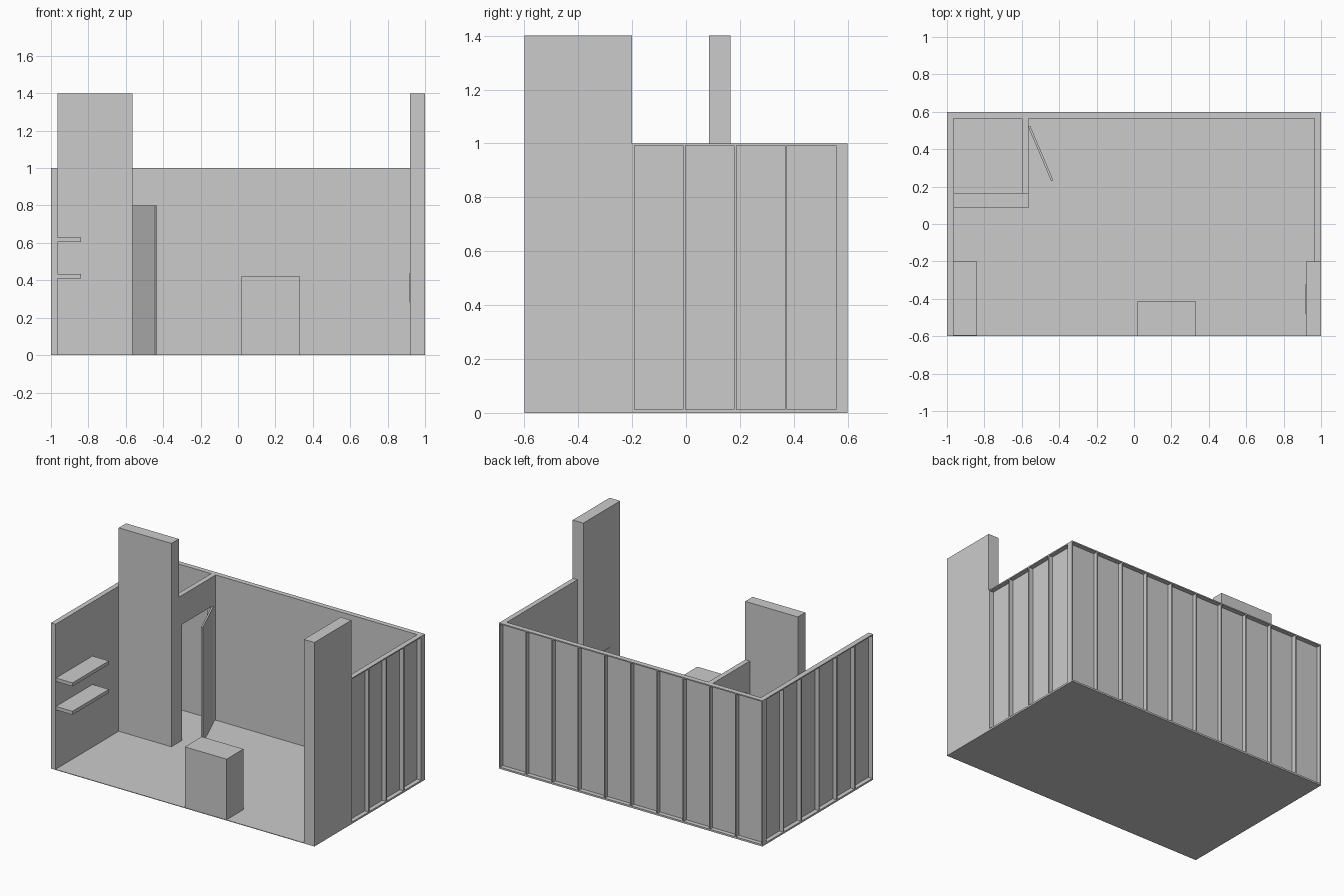
import bpy
import math

if "Cube" in bpy.data.objects:
    bpy.data.objects.remove(bpy.data.objects["Cube"])


def box(name, x0, x1, y0, y1, z0, z1):
    """Axis-aligned box given by its limits."""
    bpy.ops.mesh.primitive_cube_add(size=1)
    ob = bpy.context.object
    ob.name = name
    ob.data.name = name
    ob.location = ((x0 + x1) / 2, (y0 + y1) / 2, (z0 + z1) / 2)
    ob.scale = (x1 - x0, y1 - y0, z1 - z0)
    bpy.ops.object.transform_apply(location=True, rotation=True, scale=True)
    return ob


SHEET, STUD, PLATE = 0.005, 0.008, 0.008
FLOOR = 0.004


def stud_wall(name, inner, outer, start, end, bays, along_x):
    """Inner sheet with top/bottom plates and evenly spaced outer studs."""
    sign = 1 if outer > inner else -1
    back = inner + sign * SHEET

    def piece(part, d0, d1, a0, a1, z0, z1):
        d0, d1 = sorted((d0, d1))
        lim = (a0, a1, d0, d1) if along_x else (d0, d1, a0, a1)
        box(name + "_" + part, *lim, z0, z1)

    piece("sheet", inner, back, start, end, FLOOR, 1)
    piece("bottom_plate", back, outer, start, end, FLOOR, 0.012)
    piece("top_plate", back, outer, start, end, 1 - PLATE, 1)
    step = (end - start - STUD) / bays
    for i in range(bays + 1):
        a = start + i * step
        piece("stud", back, outer, a, a + STUD, 0.012, 1 - PLATE)


# Floor
box("floor", -1, 1, -0.6, 0.6, 0, FLOOR)

# Framed outer walls
stud_wall("back_wall", 0.565, 0.6, -1, 1, 10, True)
stud_wall("left_wall", -0.965, -1, -0.6, 0.565, 6, False)
stud_wall("right_wall", 0.965, 1, -0.2, 0.565, 4, False)

# Tall display panels
box("right_tower", 0.92, 1, -0.6, -0.2, 0, 1.4)
box("tower_plaque", 0.916, 0.92, -0.48, -0.32, 0.28, 0.44)
box("left_tower", -0.965, -0.565, 0.085, 0.165, FLOOR, 1.4)

# Store room partition with door opening
box("partition_front_jamb", -0.6, -0.565, 0.165, 0.20, FLOOR, 0.8)
box("partition_back_jamb", -0.6, -0.565, 0.52, 0.565, FLOOR, 0.8)
box("partition_lintel", -0.6, -0.565, 0.165, 0.565, 0.8, 1)

# Door standing ajar, hinged on the back jamb
door = box("door", 0, 0.012, -0.315, 0, FLOOR, 0.8)
door.location = (-0.566, 0.52, 0)
door.rotation_euler.z = math.radians(23)

# Shelves on the left wall
for z in (0.41, 0.605):
    box("shelf", -0.965, -0.84, -0.595, -0.2, z, z + 0.024)

# Counter
box("counter", 0.015, 0.332, -0.598, -0.415, FLOOR, 0.42)
